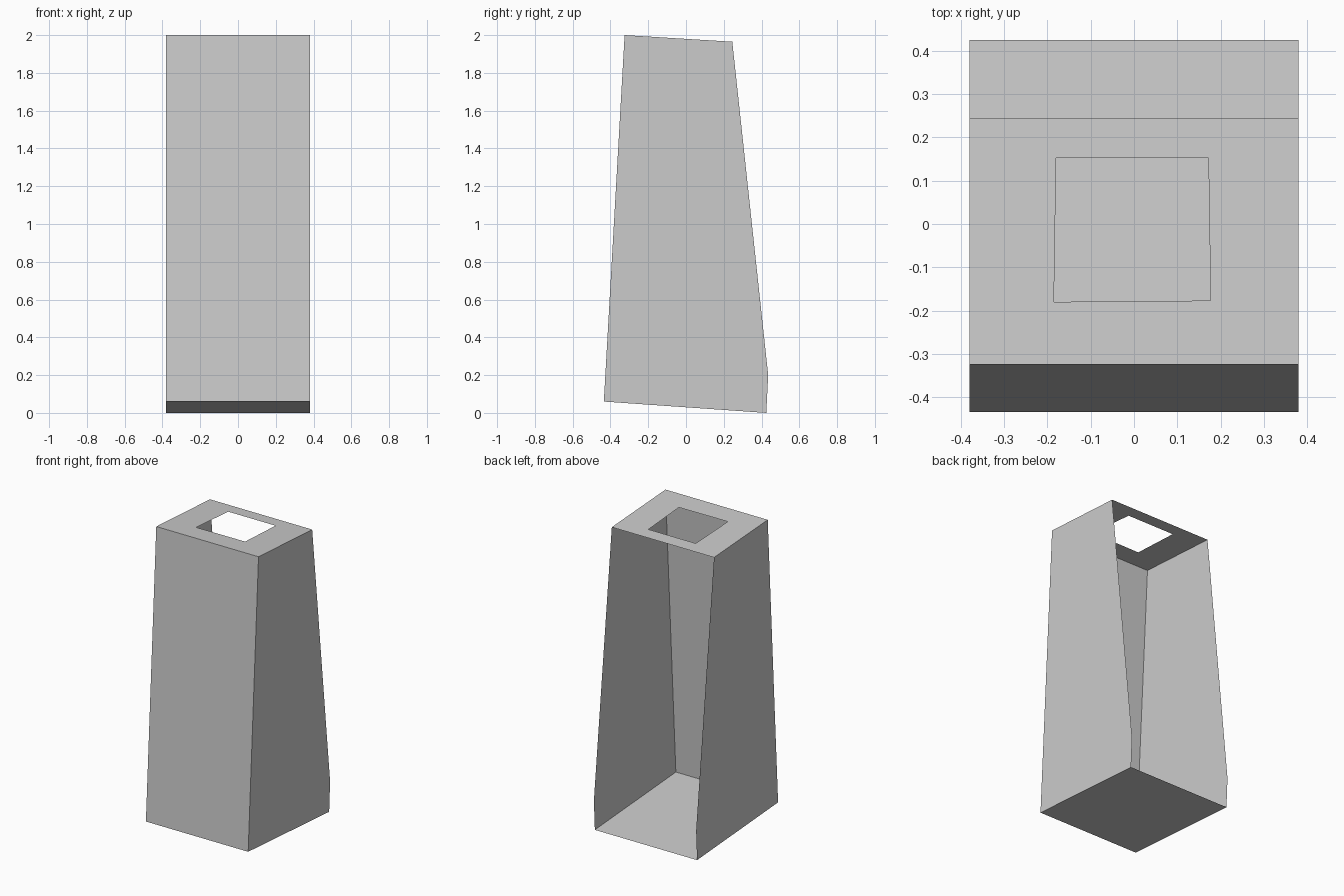
import bpy

if "Cube" in bpy.data.objects:
    bpy.data.objects.remove(bpy.data.objects["Cube"])

HALF_W = 0.38
# Side outline as (y, z): bottom front, top front, top back, lower back bend, bottom back
BF, TF, TB, BEND, BB = (-0.435, 0.06), (-0.325, 2.0), (0.245, 1.965), (0.435, 0.2), (0.425, 0.0)


def sheet(name, verts, faces):
    mesh = bpy.data.meshes.new(name)
    mesh.from_pydata(verts, [], faces)
    mesh.update()
    obj = bpy.data.objects.new(name, mesh)
    bpy.context.collection.objects.link(obj)
    return obj


def span(a, b):
    """Corners of a full-width panel running between two outline points."""
    return [(-HALF_W, *a), (HALF_W, *a), (HALF_W, *b), (-HALF_W, *b)]


# Side walls
for name, s in (("left_wall", -1), ("right_wall", 1)):
    outline = [BF, BB, BEND, TB, TF]
    face = list(range(5)) if s > 0 else list(range(4, -1, -1))
    sheet(name, [(s * HALF_W, y, z) for y, z in outline], [face])

# Front wall and sloping floor (the back stays open)
sheet("front_wall", span(BF, TF), [(0, 1, 2, 3)])
sheet("floor", span(BF, BB), [(3, 2, 1, 0)])

# Sloping top with a slightly uneven square hole
slope = (TB[1] - TF[1]) / (TB[0] - TF[0])
hole = [(-0.185, -0.18), (0.177, -0.177), (0.172, 0.153), (-0.18, 0.153)]
ring = [(x, y, TF[1] + slope * (y - TF[0])) for x, y in hole]
sheet("top_panel", span(TF, TB) + ring,
      [(i, (i + 1) % 4, (i + 1) % 4 + 4, i + 4) for i in range(4)])
